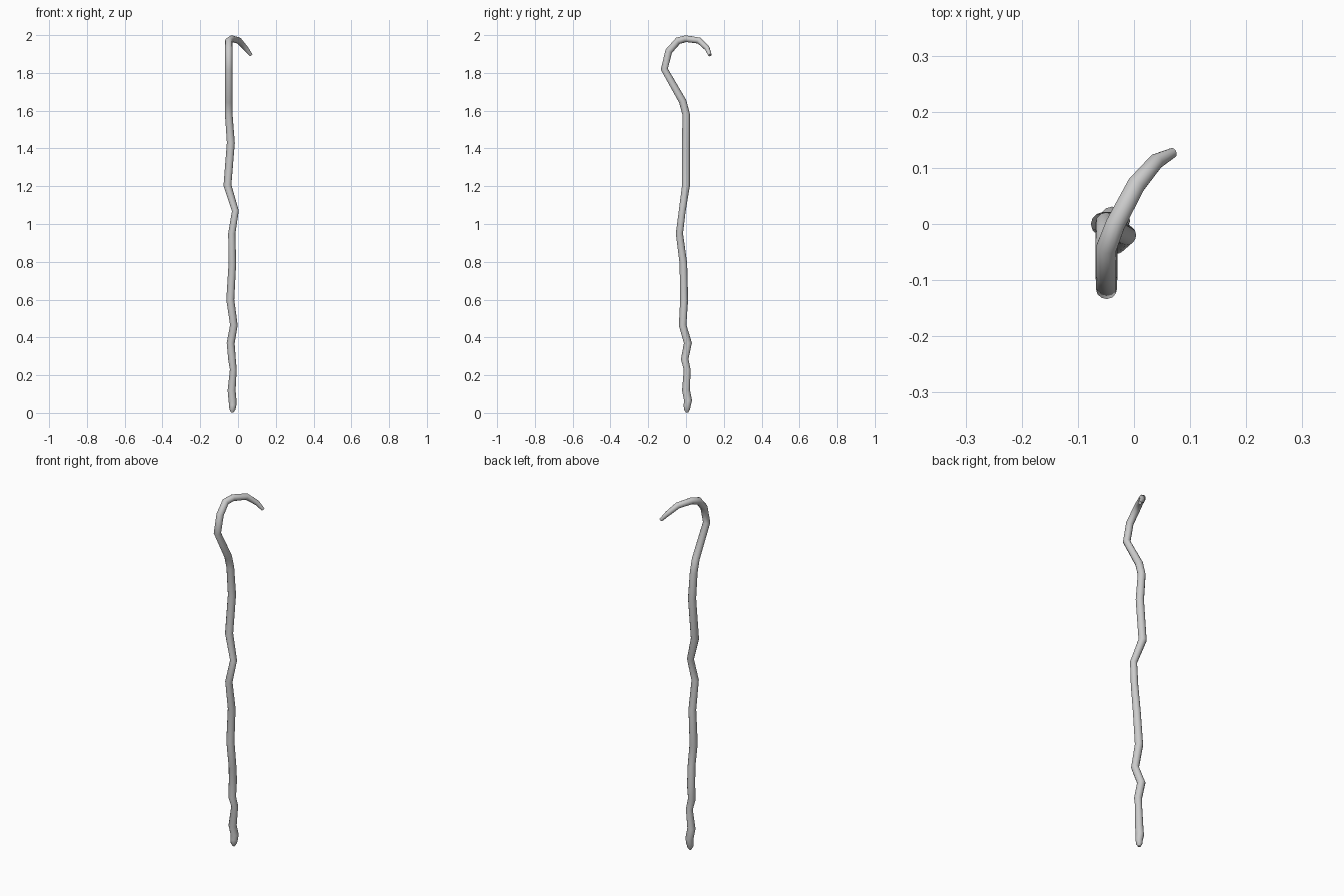
import bpy

# Centre line of the crooked staff: x, y, z, radius
path = [
    (-0.030, 0.005, 0.003, 0.007), (-0.030, 0.005, 0.018, 0.016),
    (-0.028, 0.006, 0.040, 0.019), (-0.029, 0.011, 0.065, 0.021),
    (-0.034, 0.000, 0.120, 0.021), (-0.025, 0.006, 0.230, 0.018),
    (-0.032, -0.007, 0.285, 0.020), (-0.039, 0.010, 0.370, 0.021),
    (-0.022, -0.018, 0.465, 0.020), (-0.041, -0.010, 0.600, 0.021),
    (-0.030, -0.014, 0.790, 0.020), (-0.033, -0.035, 0.950, 0.019),
    (-0.014, -0.020, 1.070, 0.018), (-0.056, 0.000, 1.205, 0.021),
    (-0.038, 0.000, 1.430, 0.021), (-0.049, 0.001, 1.580, 0.020),
    (-0.049, -0.018, 1.650, 0.020), (-0.049, -0.115, 1.820, 0.019),
    (-0.049, -0.091, 1.915, 0.019), (-0.049, -0.042, 1.970, 0.019),
    (-0.033, 0.000, 1.981, 0.018), (0.004, 0.070, 1.971, 0.017),
    (0.040, 0.112, 1.930, 0.014), (0.069, 0.127, 1.894, 0.009),
]

curve = bpy.data.curves.new("staff", "CURVE")
curve.dimensions = "3D"
curve.bevel_depth = 1.0
curve.bevel_resolution = 4
curve.use_fill_caps = True
spline = curve.splines.new("POLY")
spline.points.add(len(path) - 1)
for p, (x, y, z, r) in zip(spline.points, path):
    p.co = (x, y, z, 1)
    p.radius = r

staff = bpy.data.objects.new("staff", curve)
bpy.context.collection.objects.link(staff)

# Convert to a smooth shaded mesh with crisp end caps
bpy.context.view_layer.objects.active = staff
staff.select_set(True)
bpy.ops.object.convert(target="MESH")
bpy.ops.object.shade_smooth_by_angle(angle=0.9)
